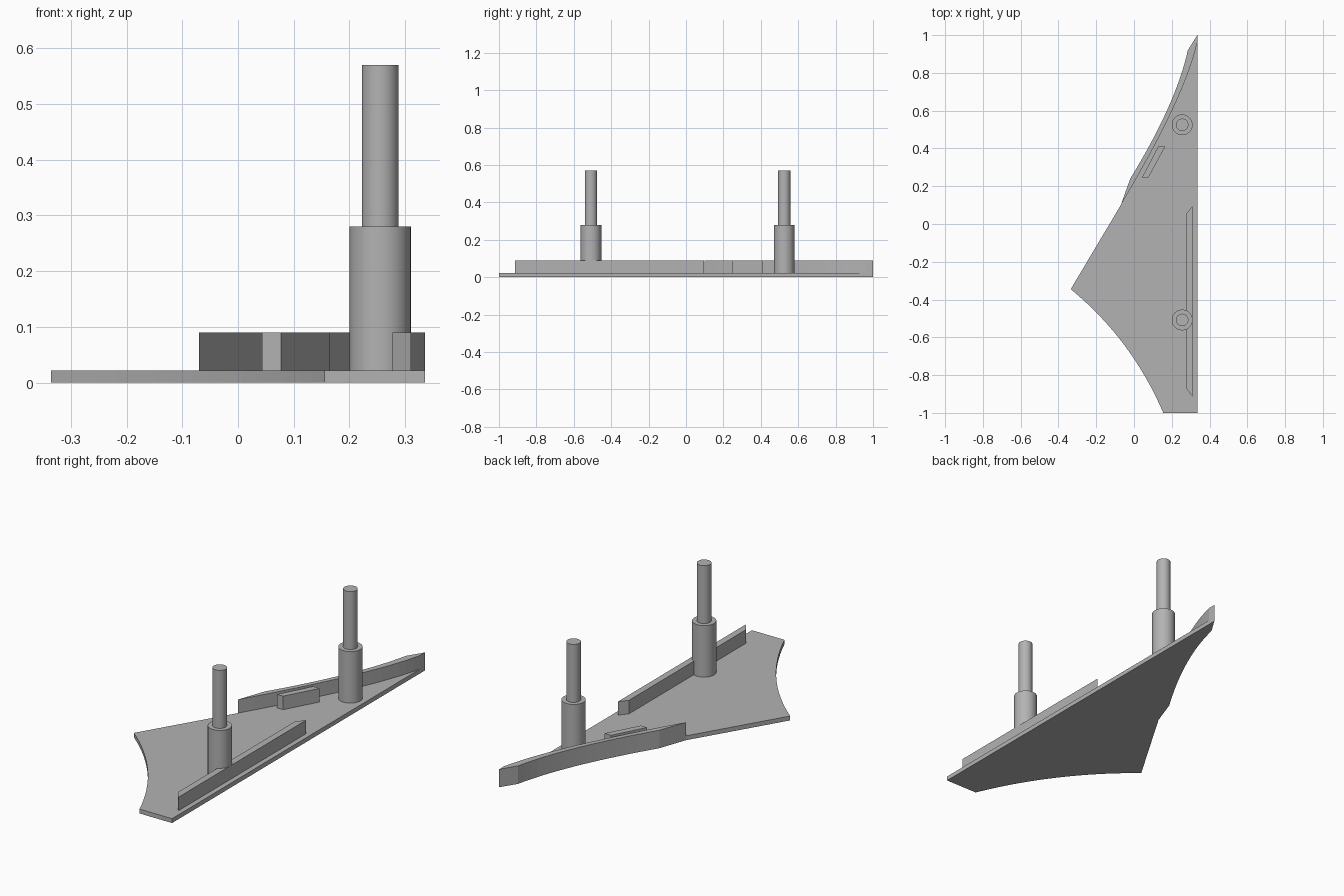
import bpy
import bmesh
from mathutils import Vector

cube = bpy.data.objects.get("Cube")
if cube:
    bpy.data.objects.remove(cube)

grey = bpy.data.materials.new("plain grey")
grey.use_nodes = True
colour = (0.45, 0.45, 0.45, 1)
grey.diffuse_color = colour
grey.node_tree.nodes["Principled BSDF"].inputs["Base Color"].default_value = colour

BASE_TOP = 0.022
RIB_TOP = 0.09


def arc(start, control, end, steps=16):
    """Points along a gentle curve, both ends included."""
    a, b, c = Vector(start), Vector(control), Vector(end)
    ts = [i / steps for i in range(steps + 1)]
    return [a * (1 - t) ** 2 + b * 2 * t * (1 - t) + c * t * t for t in ts]


def prism(name, outline, low, high):
    """Extrude a flat outline upwards."""
    bm = bmesh.new()
    face = bm.faces.new([bm.verts.new((p[0], p[1], low)) for p in outline])
    new = bmesh.ops.extrude_face_region(bm, geom=[face])["geom"]
    top = [v for v in new if isinstance(v, bmesh.types.BMVert)]
    bmesh.ops.translate(bm, verts=top, vec=(0, 0, high - low))
    bmesh.ops.recalc_face_normals(bm, faces=bm.faces)
    mesh = bpy.data.meshes.new(name)
    bm.to_mesh(mesh)
    bm.free()
    mesh.materials.append(grey)
    obj = bpy.data.objects.new(name, mesh)
    bpy.context.collection.objects.link(obj)
    return obj


def cylinder(name, x, y, radius, low, high):
    bpy.ops.mesh.primitive_cylinder_add(
        vertices=48, radius=radius, depth=high - low,
        location=(x, y, (low + high) / 2))
    obj = bpy.context.object
    obj.name = name
    obj.data.materials.append(grey)
    bpy.ops.object.shade_smooth_by_angle()


# Shared edges of the plate and the curved wall
wall_start, tip, tip_inner = (-0.07, 0.10), (0.335, 1), (0.335, 0.96)
outer_curve = arc((-0.02, 0.24), (0.222, 0.635), (0.285, 0.92))
inner_curve = arc(tip_inner, (0.267, 0.665), wall_start)
front_curve = arc((0.155, -1), (-0.012, -0.61), (-0.335, -0.345))

# Base plate, with a concave front edge
plate = front_curve + [wall_start] + outer_curve + [tip, (0.335, -1)]
prism("base_plate", plate, 0, BASE_TOP)

# Curved wall standing flush with the plate edge
prism("curved_wall", outer_curve + [tip] + inner_curve, BASE_TOP, RIB_TOP)

# Long straight rail with mitred ends
prism("long_rail", [(0.277, 0.055), (0.277, -0.87), (0.31, -0.915), (0.31, 0.095)],
      BASE_TOP, RIB_TOP)

# Short slanted block beside the wall
prism("slanted_block", [(0.043, 0.247), (0.077, 0.247), (0.165, 0.41), (0.128, 0.41)],
      BASE_TOP, RIB_TOP)

# Two stepped pegs
for label, y in (("front", -0.508), ("back", 0.525)):
    cylinder(label + "_peg_sleeve", 0.255, y, 0.055, BASE_TOP, 0.28)
    cylinder(label + "_peg_pin", 0.255, y, 0.033, 0.28, 0.57)
